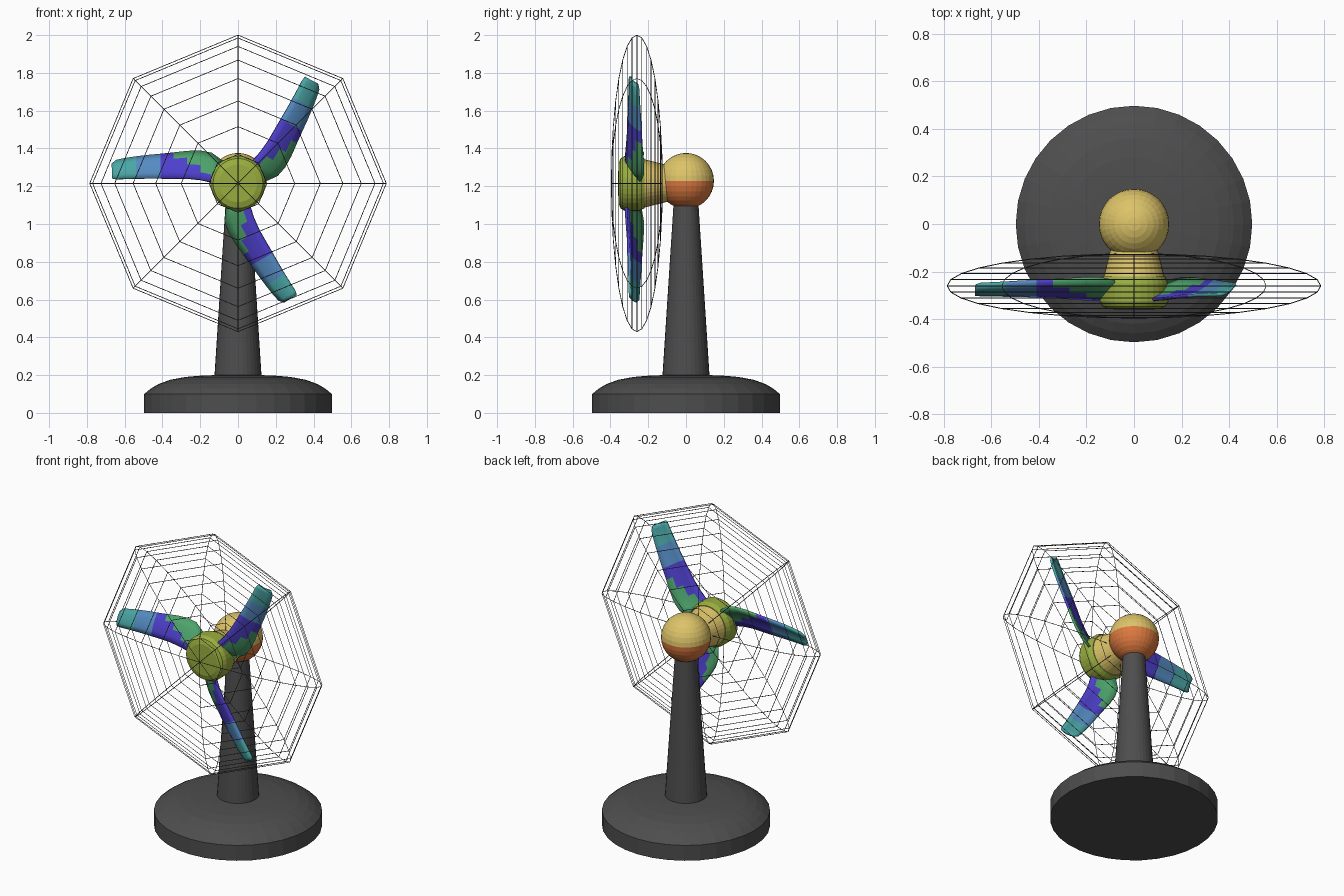
import bpy, bmesh, math
from mathutils import Matrix, Vector

if "Cube" in bpy.data.objects:
    bpy.data.objects.remove(bpy.data.objects["Cube"])


def mat(name, r, g, b):
    m = bpy.data.materials.new(name)
    m.diffuse_color = (r, g, b, 1)
    m.use_nodes = True
    m.node_tree.nodes["Principled BSDF"].inputs["Base Color"].default_value = m.diffuse_color
    return m


GREY = mat("dark grey", .075, .075, .075)
YELLOW = mat("yellow", .72, .55, .14)
ORANGE = mat("orange", .72, .19, .05)
OLIVE = mat("olive green", .32, .42, .05)
TEAL = mat("teal", .07, .38, .38)
BLUE = mat("blue", .09, .26, .54)
PURPLE = mat("purple", .075, .05, .6)
GREEN = mat("green", .075, .37, .15)

AXIS_Z = 1.215   # height of the spinning axis
CAGE_Y = -.26    # middle plane of the cage


def finish(name, bm, mats):
    bmesh.ops.recalc_face_normals(bm, faces=bm.faces)
    me = bpy.data.meshes.new(name)
    bm.to_mesh(me)
    bm.free()
    for m in mats:
        me.materials.append(m)
    ob = bpy.data.objects.new(name, me)
    bpy.context.collection.objects.link(ob)
    return ob


def lathe(name, profile, mats, matrix=Matrix(), sides=32, rule=None):
    """Spin a (radius, height) profile round z, then place it."""
    bm = bmesh.new()
    vs = [bm.verts.new((r, 0, h)) for r, h in profile]
    edges = [bm.edges.new(p) for p in zip(vs, vs[1:])]
    bmesh.ops.spin(bm, geom=vs + edges, axis=(0, 0, 1), cent=(0, 0, 0),
                   angle=math.tau, steps=sides, use_duplicate=False)
    bmesh.ops.remove_doubles(bm, verts=bm.verts, dist=1e-4)
    if rule:
        for f in bm.faces:
            f.material_index = rule(f.calc_center_median())
    bm.transform(matrix)
    return finish(name, bm, mats)


# weighted base and tapered stem
lathe("base", [(0, 0), (.497, 0), (.497, .1), (.46, .13), (.42, .153), (.36, .175),
               (.28, .19), (.2, .197), (.12, .2), (0, .2)], [GREY])
lathe("stem", [(0, .19), (.125, .19), (.065, 1.12), (0, 1.12)], [GREY])

# ball joint: yellow top half, orange bottom half
ball = [(.148 * math.sin(math.pi * i / 16), -.148 * math.cos(math.pi * i / 16))
        for i in range(17)]
lathe("motor_ball", ball, [YELLOW, ORANGE], Matrix.Translation((0, 0, 1.228)),
      rule=lambda c: 0 if c.z > 0 else 1)

# neck and hub lie along the spinning axis (profile height runs towards -y)
forward = Matrix.Translation((0, 0, AXIS_Z)) @ Matrix.Rotation(math.pi / 2, 4, 'X')
lathe("neck", [(0, .09), (.095, .09), (.105, .13), (.13, .23), (0, .23)], [YELLOW], forward)
lathe("hub", [(0, .22), (.132, .22), (.145, .25), (.145, .325), (.132, .347),
              (.1, .358), (0, .36)], [OLIVE], forward)

# blade sections: distance out, low edge, high edge, front y, back y
SECTIONS = [(.06, -.02, .10, -.315, -.245), (.14, .006, .158, -.318, -.228),
            (.20, .019, .170, -.315, -.228), (.27, .026, .168, -.31, -.232),
            (.34, .026, .160, -.305, -.236), (.41, .026, .153, -.302, -.24),
            (.475, .026, .147, -.30, -.243), (.54, .025, .139, -.299, -.247),
            (.60, .023, .130, -.298, -.25), (.645, .021, .120, -.297, -.252),
            (.667, .026, .100, -.295, -.258)]
STRIPS = 4


def band(i, j):
    """Colour of a blade face: tip bands, then green on the trailing side."""
    if i >= 7:
        return 0
    if i >= 5:
        return 1
    green_strips = (4, 3, 2, 1, 0)[i]
    return 3 if j >= STRIPS - green_strips else 2


def blade(name, turn):
    bm = bmesh.new()
    rows = []
    for u, lo, hi, yf, yb in SECTIONS:
        row = []
        for j in range(STRIPS + 1):
            t = j / STRIPS
            camber = -.012 * 4 * t * (1 - t)
            row.append(bm.verts.new((-u, yf + (yb - yf) * t + camber, lo + (hi - lo) * t)))
        rows.append(row)
    for i in range(len(rows) - 1):
        for j in range(STRIPS):
            f = bm.faces.new((rows[i][j], rows[i + 1][j], rows[i + 1][j + 1], rows[i][j + 1]))
            f.material_index = band(i, j)
            f.smooth = True
    bm.transform(Matrix.Translation((0, 0, AXIS_Z)) @ Matrix.Rotation(turn, 4, 'Y'))
    ob = finish(name, bm, [TEAL, BLUE, PURPLE, GREEN])
    mod = ob.modifiers.new("thickness", 'SOLIDIFY')
    mod.thickness = .014
    mod.offset = 0


for k in range(3):
    blade(f"blade_{k + 1}", k * math.tau / 3)

# wire cage: eight-sided squashed globe made of rings and ribs
R, DEPTH = .785, .135
cu = bpy.data.curves.new("wire_cage", 'CURVE')
cu.dimensions = '3D'
cu.bevel_depth = .002
cu.bevel_resolution = 0
cu.materials.append(GREY)


def point(ring, rib):
    a, b = math.pi * ring / 16, math.tau * rib / 8
    return Vector((R * math.sin(a) * math.cos(b), CAGE_Y - DEPTH * math.cos(a),
                   AXIS_Z + R * math.sin(a) * math.sin(b)))


def wire(points, closed):
    s = cu.splines.new('POLY')
    s.points.add(len(points) - 1)
    for p, co in zip(s.points, points):
        p.co = (*co, 1)
    s.use_cyclic_u = closed


for ring in range(1, 16):
    wire([point(ring, rib) for rib in range(8)], True)
for rib in range(8):
    wire([point(ring, rib) for ring in range(17)], False)
bpy.context.collection.objects.link(bpy.data.objects.new("wire_cage", cu))
